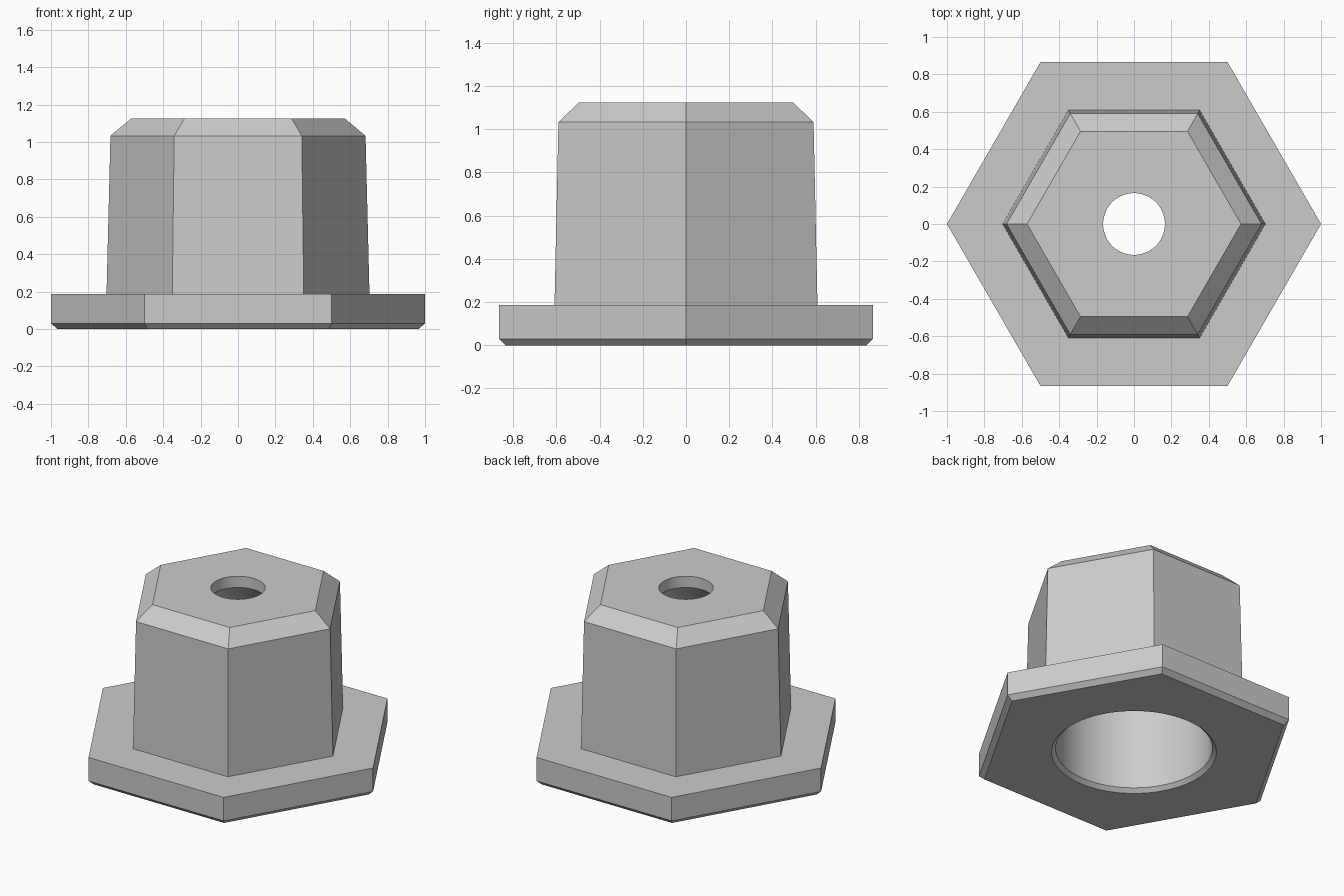
import bpy, bmesh
from math import cos, sin, tau, radians

cube = bpy.data.objects.get("Cube")
if cube:
    bpy.data.objects.remove(cube, do_unlink=True)

SIDES = 6
SEGMENTS = 96

# (radius, height) pairs: hexagonal shell going up, round bore going down
SHELL = [(0.965, 0), (1, 0.03), (1, 0.187), (0.703, 0.187), (0.682, 1.033), (0.572, 1.125)]
BORE = [(0.165, 1.125), (0.165, 1.05), (0.475, 0.74), (0.475, 0.025), (0.5, 0)]

bm = bmesh.new()


def ring(radius, z, count):
    angles = [tau * i / count for i in range(count)]
    return [bm.verts.new((radius * cos(a), radius * sin(a), z)) for a in angles]


def skin(rings):
    """Join consecutive rings with quads."""
    for low, high in zip(rings, rings[1:]):
        n = len(low)
        for i in range(n):
            j = (i + 1) % n
            bm.faces.new((low[i], low[j], high[j], high[i]))


def cap(hexagon, circle):
    """Fill the flat area between a hexagon and a hole, one sector per side."""
    step = SEGMENTS // SIDES
    for k in range(SIDES):
        arc = [circle[(k * step + i) % SEGMENTS] for i in range(step + 1)]
        bm.faces.new([hexagon[k], hexagon[(k + 1) % SIDES]] + arc[::-1])


# Flange and tapered body
shell = [ring(r, z, SIDES) for r, z in SHELL]
skin(shell)

# Stepped bore with a conical shoulder
bore = [ring(r, z, SEGMENTS) for r, z in BORE]
skin(bore)

# Top and bottom faces
cap(shell[-1], bore[0])
cap(shell[0], bore[-1])
bmesh.ops.recalc_face_normals(bm, faces=bm.faces)

mesh = bpy.data.meshes.new("flanged_hex_cap")
bm.to_mesh(mesh)
bm.free()
obj = bpy.data.objects.new("flanged_hex_cap", mesh)
bpy.context.collection.objects.link(obj)

# Plain grey
grey = bpy.data.materials.new("light_grey")
grey.use_nodes = True
colour = (0.6, 0.6, 0.6, 1)
grey.diffuse_color = colour
grey.node_tree.nodes["Principled BSDF"].inputs["Base Color"].default_value = colour
mesh.materials.append(grey)

# Smooth bore, sharp hexagon edges
bpy.ops.object.select_all(action="DESELECT")
obj.select_set(True)
bpy.context.view_layer.objects.active = obj
bpy.ops.object.shade_smooth_by_angle(angle=radians(30))
